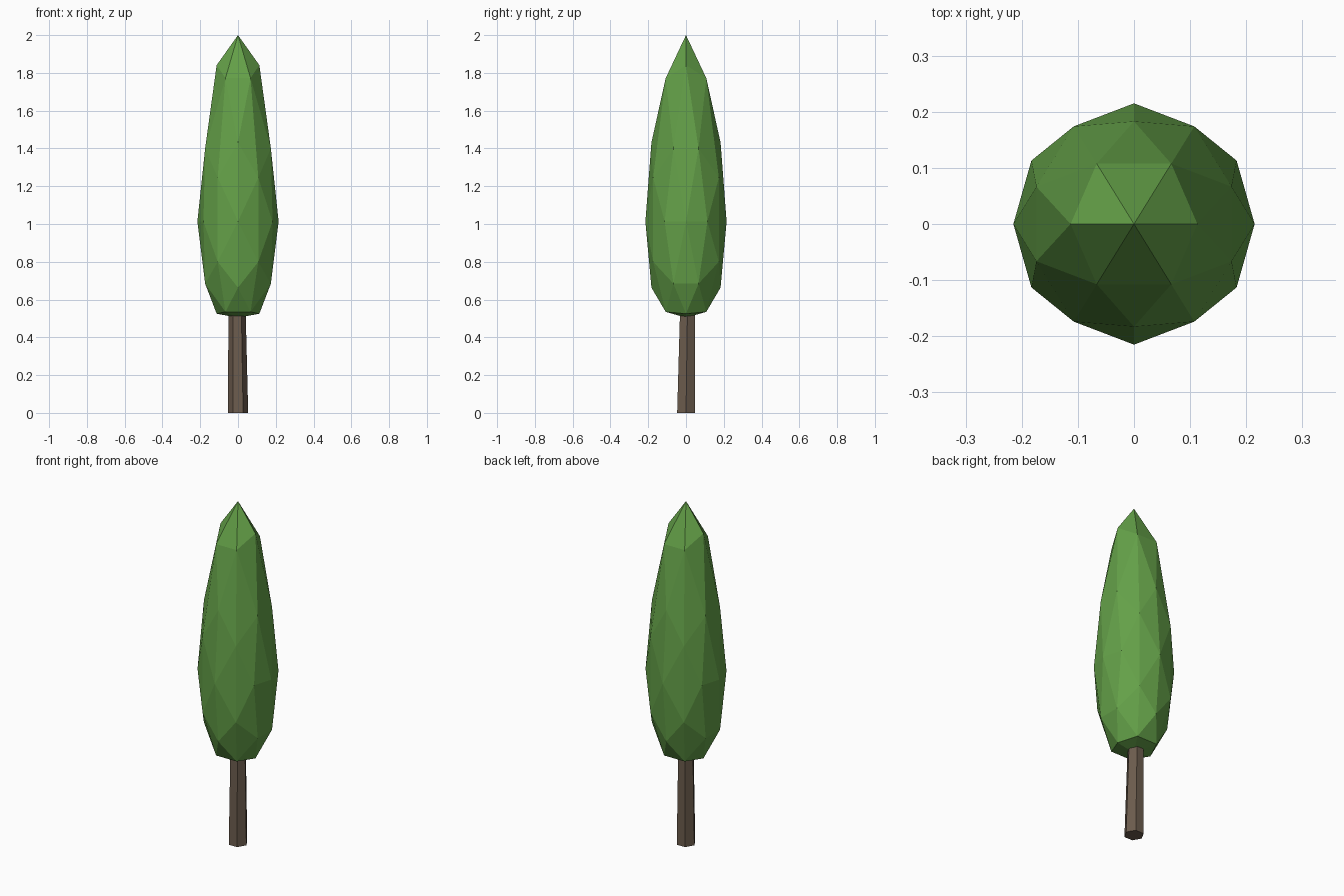
import bpy, bmesh, math
from itertools import product

if "Cube" in bpy.data.objects:
    bpy.data.objects.remove(bpy.data.objects["Cube"])


def make_object(name, bm, color):
    bmesh.ops.recalc_face_normals(bm, faces=bm.faces)
    mesh = bpy.data.meshes.new(name)
    bm.to_mesh(mesh)
    bm.free()
    mat = bpy.data.materials.new(name + "_color")
    mat.diffuse_color = color
    mat.use_nodes = True
    mat.node_tree.nodes["Principled BSDF"].inputs["Base Color"].default_value = mat.diffuse_color
    mesh.materials.append(mat)
    obj = bpy.data.objects.new(name, mesh)
    bpy.context.collection.objects.link(obj)
    return obj


# Foliage: once-subdivided icosahedron with an edge midpoint on top,
# stretched in z by a profile (sphere height -> tree height)
RADIUS = 0.215
PROFILE = [(-1, 0.504), (-0.851, 0.525), (-0.809, 0.535), (-0.526, 0.663),
           (-0.5, 0.684), (-0.309, 0.80), (0, 1.013), (0.309, 1.245),
           (0.5, 1.40), (0.526, 1.432), (0.809, 1.772), (0.851, 1.841), (1, 2.0)]


def tree_height(z):
    return min(PROFILE, key=lambda p: abs(p[0] - z))[1]


points = set()
for base in [(1, 0, 0), (0.5257, 0, 0.8507), (0.309, 0.5, 0.809)]:
    for signs in product((1, -1), repeat=3):
        p = [b * s + 0.0 for b, s in zip(base, signs)]
        for k in range(3):
            points.add(tuple(p[k:] + p[:k]))

bm = bmesh.new()
for p in sorted(points):
    bm.verts.new(p)
bmesh.ops.convex_hull(bm, input=bm.verts)
for v in bm.verts:
    v.co = (v.co.x * RADIUS, v.co.y * RADIUS, tree_height(v.co.z))
make_object("foliage", bm, (0.127, 0.352, 0.065, 1))

# Trunk: six-sided, slightly tapered and leaning, ending inside the foliage
bm = bmesh.new()
rings = []
for cx, cy, z, r in [(0, 0, 0, 0.054), (-0.005, 0.008, 0.56, 0.045)]:
    rings.append([bm.verts.new((cx + r * math.cos(i * math.pi / 3),
                                cy + r * math.sin(i * math.pi / 3), z))
                  for i in range(6)])
low, high = rings
for i in range(6):
    j = (i + 1) % 6
    bm.faces.new((low[i], low[j], high[j], high[i]))
bm.faces.new(low[::-1])
bm.faces.new(high)
make_object("trunk", bm, (0.15, 0.107, 0.075, 1))
